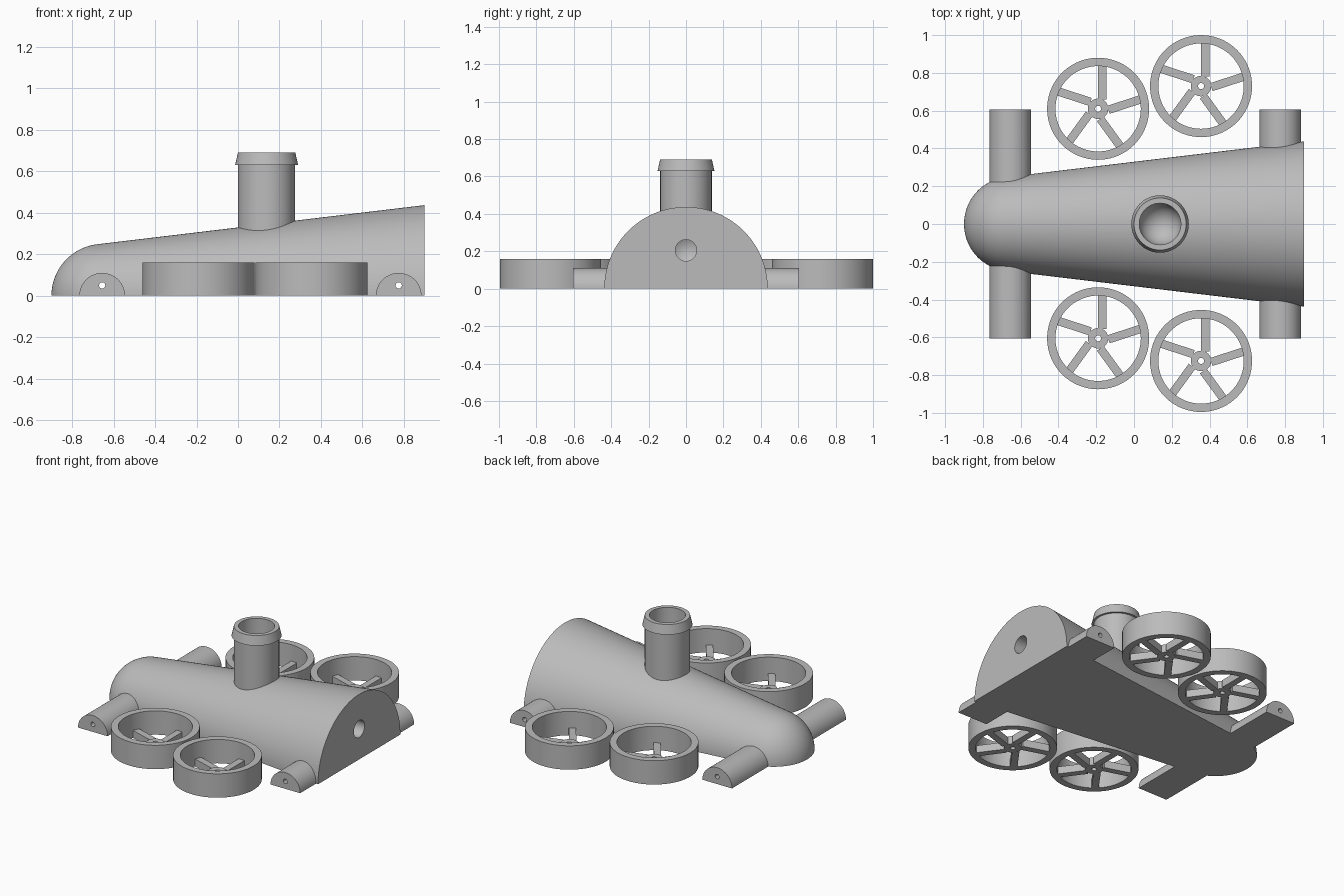
import bpy, bmesh
from math import pi, cos, sin, radians
from mathutils import Matrix, Vector

cube = bpy.data.objects.get("Cube")
if cube:
    bpy.data.objects.remove(cube, do_unlink=True)

grey = bpy.data.materials.new("plain grey")
grey.use_nodes = True
GREY = (0.5, 0.5, 0.5, 1)
grey.diffuse_color = GREY
grey.node_tree.nodes["Principled BSDF"].inputs["Base Color"].default_value = GREY

ALONG_X = Matrix(((0, 0, 1), (1, 0, 0), (0, 1, 0))).to_4x4()
ALONG_Y = Matrix.Rotation(pi / 2, 4, "X")


def finish(name, bm, matrix=Matrix()):
    bmesh.ops.transform(bm, matrix=matrix, verts=bm.verts)
    bmesh.ops.recalc_face_normals(bm, faces=bm.faces)
    mesh = bpy.data.meshes.new(name)
    bm.to_mesh(mesh)
    bm.free()
    mesh.materials.append(grey)
    obj = bpy.data.objects.new(name, mesh)
    bpy.context.collection.objects.link(obj)
    return obj


def smooth(obj):
    bpy.ops.object.select_all(action="DESELECT")
    obj.select_set(True)
    bpy.context.view_layer.objects.active = obj
    bpy.ops.object.shade_smooth_by_angle(angle=radians(25))


def lathe(name, profile, matrix=Matrix(), closed=False, angle=2 * pi, steps=72):
    """Spin (radius, height) points about z; a half turn gets a flat base."""
    bm = bmesh.new()
    verts = [bm.verts.new((r, 0, z)) for r, z in profile]
    pairs = list(zip(verts, verts[1:])) + ([(verts[-1], verts[0])] if closed else [])
    edges = [bm.edges.new(p) for p in pairs]
    bmesh.ops.spin(bm, geom=verts + edges, cent=(0, 0, 0), axis=(0, 0, 1),
                   angle=angle, steps=steps)
    bmesh.ops.remove_doubles(bm, verts=bm.verts, dist=1e-5)
    rim = [e for e in bm.edges if e.is_boundary]
    if rim:
        bmesh.ops.holes_fill(bm, edges=rim, sides=0)
    return finish(name, bm, matrix)


def combine(target, other, operation):
    """Apply a boolean and discard the helper."""
    mod = target.modifiers.new("combine", "BOOLEAN")
    mod.operation, mod.solver, mod.object = operation, "EXACT", other
    other.hide_render = True
    bpy.context.view_layer.objects.active = target
    bpy.ops.object.modifier_apply(modifier=mod.name)
    bpy.data.objects.remove(other, do_unlink=True)


def rod(radius, low, high):
    return [(0, low), (radius, low), (radius, high), (0, high)]


# Half-round tapering body with a domed nose
nose = [(0.25 * sin(a), -0.65 - 0.25 * cos(a))
        for a in (radians(83) * i / 20 for i in range(21))]
nose[0] = (0, -0.9)
body = lathe("body", nose + [(0.437, 0.9), (0, 0.9)], ALONG_X, angle=pi)

# Half-round axle housings
AXLES = (-0.655, 0.775)
for x in AXLES:
    housing = lathe("axle_housing", rod(0.11, -0.605, 0.605),
                    Matrix.Translation((x, 0, 0)) @ ALONG_Y, angle=pi, steps=48)
    combine(body, housing, "UNION")

# Chimney with a flared collar
STACK = Matrix.Translation((0.138, 0, 0))
chimney = lathe("chimney", [(0, 0.1), (0.138, 0.1), (0.138, 0.63), (0.152, 0.63),
                            (0.138, 0.692), (0, 0.692)], STACK)
combine(body, chimney, "UNION")

# Chimney bore with a rounded floor
bowl = [(0.11 * sin(a), 0.36 - 0.11 * cos(a)) for a in (pi / 20 * i for i in range(11))]
bowl[0] = (0, 0.25)
combine(body, lathe("bore", bowl + [(0.11, 0.8), (0, 0.8)], STACK), "DIFFERENCE")

# Round socket in the flat end
socket = lathe("socket", [(0, 0.78), (0.057, 0.81), (0.057, 1), (0, 1)],
               Matrix.Translation((0, 0, 0.205)) @ ALONG_X, steps=48)
combine(body, socket, "DIFFERENCE")

# Axle holes
for x in AXLES:
    hole = lathe("hole", rod(0.015, -0.7, 0.7),
                 Matrix.Translation((x, 0, 0.05)) @ ALONG_Y, steps=24)
    combine(body, hole, "DIFFERENCE")
smooth(body)


# Loose wheels lying flat: rim, hub and five offset spokes
def tube(name, inner, outer, height, place):
    ring = [(inner, 0), (outer, 0), (outer, height), (inner, height)]
    smooth(lathe(name, ring, place, closed=True))


def spokes(name, place):
    bm = bmesh.new()
    for i in range(5):
        turn = Matrix.Rotation(i * 2 * pi / 5, 4, "Z")
        bmesh.ops.create_cube(bm, size=1, matrix=turn
                              @ Matrix.Translation((0.022, 0.14, 0.025))
                              @ Matrix.Diagonal(Vector((0.044, 0.18, 0.05, 1))))
    finish(name, bm, place)


for side, y in (("left", 0.61), ("right", -0.605)):
    for row, x, shift in (("nose", -0.19, 0), ("tail", 0.355, 0.12)):
        place = Matrix.Translation((x, y + (shift if y > 0 else -shift), 0))
        label = f"{row}_{side}_wheel"
        tube(label + "_rim", 0.226, 0.27, 0.16, place)
        tube(label + "_hub", 0.016, 0.054, 0.054, place)
        spokes(label + "_spokes", place)
